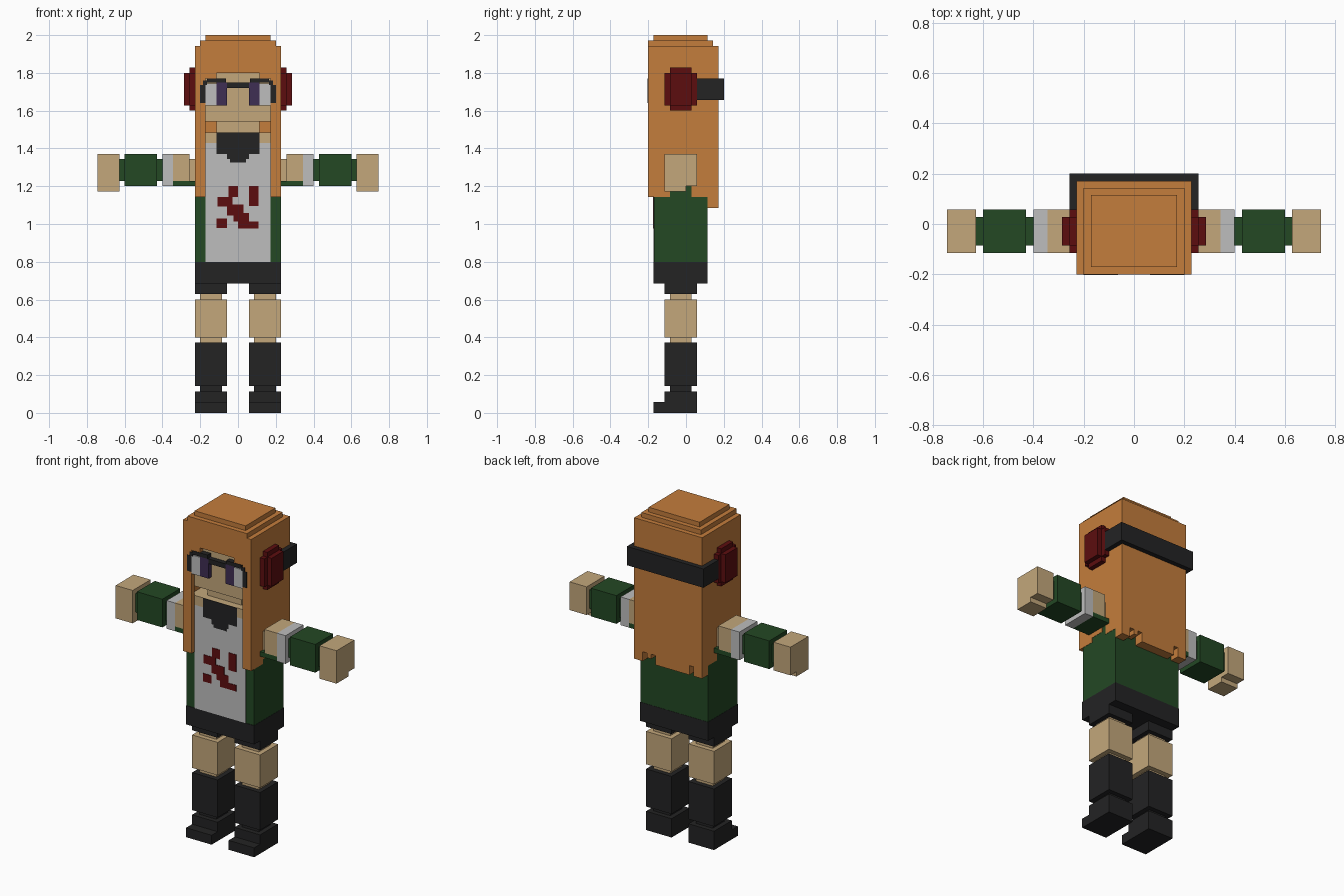
import bpy, bmesh
from mathutils import Matrix, Vector

cube = bpy.data.objects.get("Cube")
if cube:
    bpy.data.objects.remove(cube, do_unlink=True)

U = 1 / 35  # one block unit; the figure is 70 blocks tall


def material(name, rgb):
    lin = [(c / 255 / 12.92) if c < 11 else ((c / 255 + 0.055) / 1.055) ** 2.4 for c in rgb]
    m = bpy.data.materials.new(name)
    m.use_nodes = True
    m.diffuse_color = (*lin, 1)
    bsdf = next(n for n in m.node_tree.nodes if n.type == 'BSDF_PRINCIPLED')
    bsdf.inputs["Base Color"].default_value = (*lin, 1)
    bsdf.inputs["Roughness"].default_value = 0.9
    return m


ORANGE = material("orange hair", (196, 125, 60))
SKIN = material("tan skin", (195, 167, 123))
GREEN = material("dark green cloth", (35, 72, 36))
BLACK = material("charcoal black", (35, 35, 36))
GREY = material("light grey cloth", (190, 190, 190))
RED = material("dark red", (92, 13, 15))
PURPLE = material("dark purple glass", (62, 46, 84))


def part(name, mat, *boxes):
    """One object from boxes given in block units as x0, x1, y0, y1, z0, z1."""
    bm = bmesh.new()
    for x0, x1, y0, y1, z0, z1 in boxes:
        size = Vector((x1 - x0, y1 - y0, z1 - z0)) * U
        mid = Vector((x0 + x1, y0 + y1, z0 + z1)) * (U / 2)
        bmesh.ops.create_cube(bm, size=1, matrix=Matrix.Translation(mid) @ Matrix.Diagonal((*size, 1)))
    bmesh.ops.recalc_face_normals(bm, faces=bm.faces)
    mesh = bpy.data.meshes.new(name)
    bm.to_mesh(mesh)
    bm.free()
    mesh.materials.append(mat)
    ob = bpy.data.objects.new(name, mesh)
    bpy.context.collection.objects.link(ob)
    return ob


def pair(name, mat, *boxes):
    """The same boxes on the left (+x) and mirrored on the right."""
    part("left_" + name, mat, *boxes)
    part("right_" + name, mat, *[(-b[1], -b[0], *b[2:]) for b in boxes])


# Legs and boots
pair("shorts_leg", BLACK, (2, 8, -4, 2, 22, 24))
pair("thigh_joint", SKIN, (3, 7, -3, 1, 21, 22))
pair("leg", SKIN, (2, 8, -4, 2, 14, 21))
pair("knee_joint", SKIN, (3, 7, -3, 1, 13, 14))
pair("boot_shaft", BLACK, (2, 8, -4, 2, 5, 13))
pair("boot_joint", BLACK, (3, 7, -3, 1, 4, 5))
pair("boot_foot", BLACK, (2, 8, -4, 2, 0, 4), (2, 8, -6, -4, 0, 2))

# Torso, clothes and neck
part("skirt", BLACK, (-8, 8, -6, 4, 24, 28))
part("jacket", GREEN, (-7.95, 7.95, -5.9, 3.95, 28, 50))
part("shoulders", SKIN, (-7, 7, -6, 3.95, 50, 52))
part("shirt_front", GREY, (-6, 6, -6, -5.8, 28, 50))
part("collar", BLACK, (-4, 4, -6.1, -5.8, 48, 52), (-2, 2, -6.1, -5.8, 47, 48),
     (-1.5, 1.5, -6.1, -5.8, 46.4, 47))
part("neck", SKIN, (-4, 4, -4.5, 2, 52, 54))

# Paint splashes on the shirt, as thin plates: x0, x1, z0, z1
splashes = [(-4, -2, 34.3, 36), (-1.8, 0, 40, 42), (-3.8, -1, 38.2, 40), (2, 3.8, 38.3, 42),
            (-2, 1, 36.6, 38.6), (-0.8, 2, 35.5, 37), (0, 3.8, 34.2, 35.5)]
part("shirt_splashes", RED, *[(a, b, -6.1, -5.9, c, d) for a, b, c, d in splashes])

# Arms and hands
pair("shoulder_joint", SKIN, (7.5, 9, -3, 1, 43, 47))
pair("upper_arm", SKIN, (9, 12, -4, 2, 43, 48))
pair("arm_underside", GREEN, (8, 12, -4, 2, 42, 43))
pair("sleeve_cuff", GREY, (12, 14, -4, 2, 42, 48))
pair("forearm", GREEN, (14, 15, -3, 1, 43, 47), (15, 21, -4, 2, 42, 48), (21, 22, -3, 1, 43, 47))
pair("hand", SKIN, (22, 26, -4, 2, 42, 48), (22, 26, -4, 0, 41, 42))

# Head
part("head", SKIN, (-6.95, 6.95, -6, 4.5, 54, 64))

# Hair: stepped crown, fringe, side sheets with a ragged hem, back sheet
part("hair_crown", ORANGE, (-8, 8, -7, 6, 64, 68), (-7, 7, -7, 5, 68, 69), (-6, 6, -6, 4, 69, 70))
part("hair_fringe", ORANGE, (-7, 7, -7, -6, 63, 64), (-7, -4, -7, -6, 62, 63), (4, 7, -7, -6, 62, 63))
hem = [(-7, -3, 40), (-3, 0, 41), (0, 1, 42), (1, 4, 40)]
pair("hair_side", ORANGE, (6, 7, -7, -6, 40, 62), (7, 8, -7, 4, 42, 64),
     *[(7, 8, y0, y1, z, 42) for y0, y1, z in hem if z < 42])
locks = [(-8, -6, 38), (-5, 3, 38), (4, 5, 39), (6, 8, 38)]
part("hair_back", ORANGE, (-8, 8, 4, 6, 40, 64), *[(a, b, 4, 6, z, 40) for a, b, z in locks])

# Ear muffs and the strap round the back
pair("ear_muff", RED, (8, 9, -3, 1, 56, 64), (8, 9, -4, -3, 57, 63), (8, 9, 1, 2, 57, 63),
     (9, 10, -3, 1, 57, 63))
part("head_strap", BLACK, (-9, 9, 6, 7, 58, 62), (-9, -8, 2, 6, 58, 62), (8, 9, 2, 6, 58, 62))

# Glasses
pair("lens_inner", PURPLE, (2, 4, -7, -6, 57, 61.2))
pair("lens_outer", GREY, (4, 6, -7, -6, 57, 61))
pair("glasses_rim", BLACK, (6, 7, -7.1, -6, 57.4, 60.8), (2.2, 5.7, -7.1, -6, 61.2, 62),
     (5.7, 6.5, -7.1, -6, 60.8, 61.6))
part("glasses_bridge", BLACK, (-2.2, 2.2, -7, -6, 60.2, 61.2))
